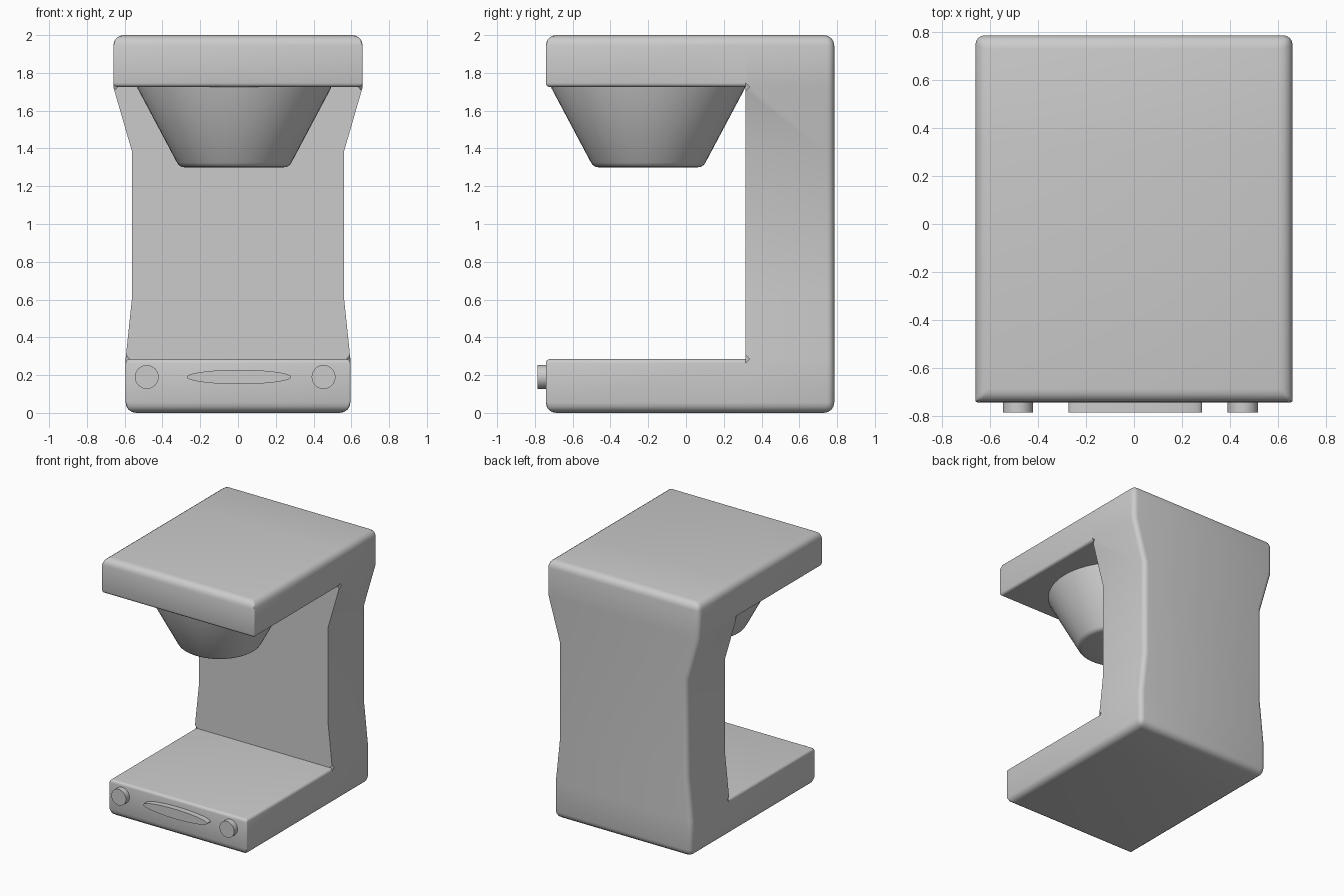
import bpy, bmesh
from math import cos, sin, pi, radians

if "Cube" in bpy.data.objects:
    bpy.data.objects.remove(bpy.data.objects["Cube"])


def finish(name, bm, bevel=0.0, weighted=False, angle=35):
    bmesh.ops.recalc_face_normals(bm, faces=bm.faces[:])
    me = bpy.data.meshes.new(name)
    bm.to_mesh(me)
    bm.free()
    ob = bpy.data.objects.new(name, me)
    bpy.context.collection.objects.link(ob)
    bpy.ops.object.select_all(action='DESELECT')
    ob.select_set(True)
    bpy.context.view_layer.objects.active = ob
    if bevel:
        mod = ob.modifiers.new("round", 'BEVEL')
        mod.width = bevel
        mod.segments = 4
        mod.limit_method = 'WEIGHT' if weighted else 'ANGLE'
        mod.use_clamp_overlap = False
        bpy.ops.object.modifier_apply(modifier=mod.name)
    bpy.ops.object.shade_smooth_by_angle(angle=radians(angle))
    return ob


def loft(name, rings):
    """Closed solid from a list of equal-length point rings."""
    bm = bmesh.new()
    loops = [[bm.verts.new(p) for p in ring] for ring in rings]
    n = len(loops[0])
    for a, b in zip(loops, loops[1:]):
        for i in range(n):
            bm.faces.new((a[i], a[(i + 1) % n], b[(i + 1) % n], b[i]))
    bm.faces.new(loops[0])
    bm.faces.new(loops[-1])
    return finish(name, bm)


# C-shaped housing: base, waisted column and overhanging head
Y = (-0.742, 0.315, 0.785)
LEVELS = [(0, 0.595), (0.285, 0.595), (0.62, 0.56), (1.38, 0.56), (1.725, 0.66), (2.0, 0.66)]
bm = bmesh.new()
wl = bm.edges.layers.float.new("bevel_weight_edge")
V = {}
for k, (z, hw) in enumerate(LEVELS):
    for j, y in enumerate(Y):
        if j == 0 and k in (2, 3):
            continue
        for s in (-1, 1):
            V[s, j, k] = bm.verts.new((s * hw, y, z))
cells = [(1, k) for k in range(5)] + [(0, 0), (0, 4)]
for s in (-1, 1):
    for j, k in cells:
        bm.faces.new([V[s, a, b] for a, b in ((j, k), (j + 1, k), (j + 1, k + 1), (j, k + 1))])
outline = [(0, 0), (1, 0), (2, 0), (2, 1), (2, 2), (2, 3), (2, 4), (2, 5), (1, 5),
           (0, 5), (0, 4), (1, 4), (1, 3), (1, 2), (1, 1), (0, 1)]
for a, b in zip(outline, outline[1:] + outline[:1]):
    bm.faces.new([V[-1, *a], V[1, *a], V[1, *b], V[-1, *b]])


def weigh(a, b, w):
    bm.edges.get((V[a], V[b]))[wl] = w


for k in (0, 5):                      # outer rims of foot and lid
    for j in (0, 2):
        weigh((-1, j, k), (1, j, k), 1.0)
    for s in (-1, 1):
        for j in (0, 1):
            weigh((s, j, k), (s, j + 1, k), 1.0)
for s in (-1, 1):                     # rear vertical edges
    for k in range(5):
        weigh((s, 2, k), (s, 2, k + 1), 0.7)
for k in (1, 4):                      # small rounding on the inner front lips
    weigh((-1, 0, k), (1, 0, k), 0.4)
    for s in (-1, 1):
        weigh((s, 0, k), (s, 1, k), 0.4)
for s in (-1, 1):                     # front corners
    weigh((s, 0, 0), (s, 0, 1), 0.15)
    weigh((s, 0, 4), (s, 0, 5), 0.15)
finish("housing", bm, 0.055, True)


# Filter funnel with rounded lower rim and a recessed outlet
def disc(cx, cy, r, z, n=48):
    return [(cx + r * cos(2 * pi * i / n), cy + r * sin(2 * pi * i / n), z) for i in range(n)]


funnel = [(0.515, 1.74), (0.513, 1.72), (0.303, 1.325), (0.294, 1.312), (0.28, 1.303), (0.262, 1.30),
          (0.06, 1.30), (0.06, 1.34)]
loft("filter_funnel", [disc(-0.02, -0.2, r, z) for r, z in funnel])


# Front controls: two round buttons and a slim oval panel
def front_plate(name, x, rx, rz, n=40):
    loft(name, [[(x + rx * cos(2 * pi * i / n), y, 0.19 + rz * sin(2 * pi * i / n))
                 for i in range(n)] for y in (-0.72, -0.785)])


front_plate("left_button", -0.483, 0.063, 0.063)
front_plate("right_button", 0.453, 0.063, 0.063)
front_plate("oval_panel", 0.005, 0.277, 0.038)
